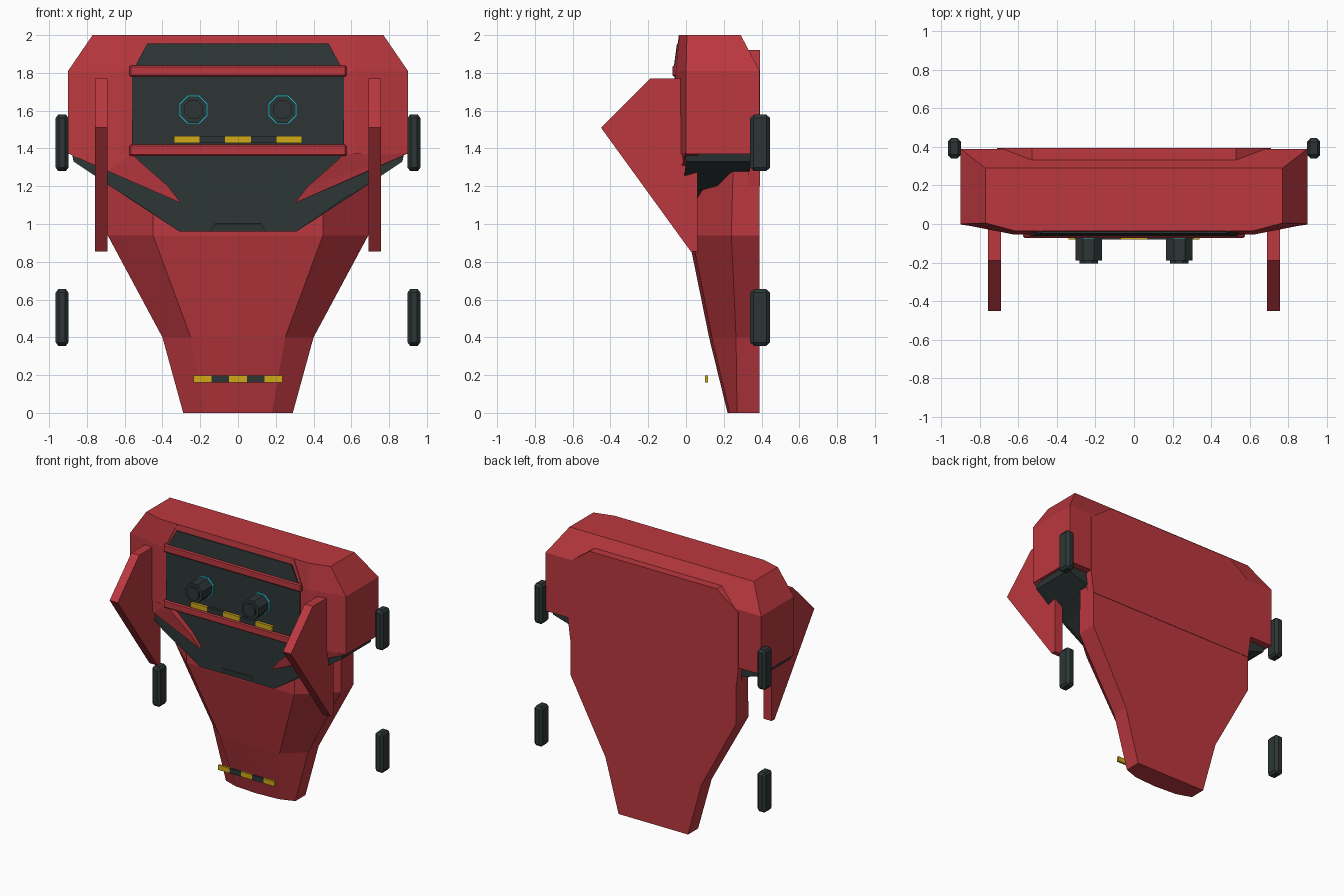
import bpy, bmesh, math
from mathutils import Matrix

cube = bpy.data.objects.get("Cube")
if cube:
    bpy.data.objects.remove(cube)


def material(name, rgb):
    m = bpy.data.materials.new(name)
    m.use_nodes = True
    m.diffuse_color = (*rgb, 1)
    m.node_tree.nodes["Principled BSDF"].inputs["Base Color"].default_value = (*rgb, 1)
    return m


RED = material("red paint", (0.5, 0.04, 0.05))
DARK = material("charcoal", (0.026, 0.036, 0.036))
YELLOW = material("warning yellow", (0.62, 0.4, 0.01))
CYAN = material("cyan glow", (0.03, 0.48, 0.58))


def finish(name, bm, mat):
    bmesh.ops.recalc_face_normals(bm, faces=bm.faces)
    mesh = bpy.data.meshes.new(name)
    bm.to_mesh(mesh)
    bm.free()
    mesh.materials.append(mat)
    ob = bpy.data.objects.new(name, mesh)
    bpy.context.collection.objects.link(ob)
    return ob


def loft(name, rings, mat):
    """Skin closed rings of equal length and cap both ends."""
    bm = bmesh.new()
    rows = [[bm.verts.new(p) for p in ring] for ring in rings]
    n = len(rows[0])
    for a, b in zip(rows, rows[1:]):
        for i in range(n):
            j = (i + 1) % n
            bm.faces.new((a[i], a[j], b[j], b[i]))
    caps = [bm.faces.new(rows[0]), bm.faces.new(rows[-1])]
    bmesh.ops.triangulate(bm, faces=caps)
    return finish(name, bm, mat)


def box(name, x, y, z, mat, bevel=0):
    ring = lambda h: [(x[0], y[0], h), (x[1], y[0], h), (x[1], y[1], h), (x[0], y[1], h)]
    ob = loft(name, [ring(z[0]), ring(z[1])], mat)
    if bevel:
        mod = ob.modifiers.new("edge", "BEVEL")
        mod.width = bevel
        mod.segments = 1
    return ob


def disc(name, x, z, r, y0, y1, mat):
    """Octagonal cylinder along y."""
    pts = [(x + r * math.cos(a), z + r * math.sin(a))
           for a in (math.pi / 8 + i * math.pi / 4 for i in range(8))]
    loft(name, [[(px, y, pz) for px, pz in pts] for y in (y0, y1)], mat)


def mirrored(half):
    return half + [(-p[0], *p[1:]) for p in reversed(half) if p[0] > 0]


BACK = 0.39

# Tapered lower body: height, outer and ridge half widths, centre, ridge and side depths
body = []
for z, out, rim, yc, yr, ys in [(0, .29, .18, .22, .232, .27), (.4, .4, .25, .122, .137, .265),
                                (.94, .69, .45, .012, .03, .24), (1.32, .69, .45, .015, .03, .25)]:
    half = [(out, BACK, z), (out, ys, z), (rim, yr, z), (0, yc, z)]
    body.append(mirrored(half))
loft("lower_body", body, RED)

# Head shell with chamfered top and front corners
head = []
for z, out, front, corner, back in [(1.37, .9, -.05, .0, BACK), (1.81, .9, -.055, .0, BACK),
                                    (2.0, .77, -.035, .005, .29)]:
    head.append(mirrored([(out, back, z), (out, corner, z), (.62, front, z)]))
loft("head_shell", head, RED)

# Raised back plate
plate = mirrored([(.69, 1.2), (.71, 1.35), (.71, 1.79), (.53, 1.92)])
loft("back_plate", [[(x, y, z) for x, z in plate] for y in (.33, BACK + .003)], RED)

# Dark collar, its underside rising toward the back
collar = mirrored([(.88, 1.375), (.87, 1.33), (.6, 1.15), (.31, .96), (.15, .96), (.12, 1.0)])
loft("collar", [[(x, -.03 + (1.37 - z) * .05 + .1 * max(0, abs(x) - .6), z) for x, z in collar],
                [(x, .34, max(z, 1.25)) for x, z in collar]], DARK)


def cheek_y(x, z):
    return -.05 + .17 * max(0, abs(x) - .62) + (1.37 - z) * .07


# Parts that appear once on each side
for s, side in ((1, "left"), (-1, "right")):
    cheek = [(.9, 1.375), (.86, 1.355), (.69, 1.28), (.3, 1.11), (.37, 1.2), (.53, 1.34), (.56, 1.375)]
    loft("cheek_" + side, [[(s * x, cheek_y(x, z) + d, z) for x, z in cheek] for d in (0, .07)], RED)

    fin = [(-.19, 1.77), (.06, 1.77), (.06, .855), (.025, .855), (-.45, 1.51)]
    loft("fin_" + side, [[(s * x, y, z) for y, z in fin] for x in (.69, .757)], RED)

    for level, z in (("upper", 1.28), ("lower", .355)):
        box(f"{level}_pad_{side}", sorted((s * .898, s * .965)), (.34, .445), (z, z + .3), DARK, .018)

    disc("eye_ring_" + side, s * .235, 1.605, .083, -.075, -.05, CYAN)
    disc("eye_barrel_" + side, s * .235, 1.605, .075, -.19, -.06, DARK)
    disc("eye_lens_" + side, s * .235, 1.605, .052, -.206, -.18, DARK)

    # Raised seam beside the brow window
    seam = [(.555, -.058, 1.84), (.567, -.058, 1.84), (.492, -.038, 2.0), (.48, -.038, 2.0)]
    loft("brow_seam_" + side, [[(s * x, y + d, z) for x, y, z in seam] for d in (0, .02)], RED)

# Face screen and brow window
box("face_screen", (-.56, .56), (-.06, -.052), (1.41, 1.79), DARK)
window = mirrored([(.545, -.064, 1.835), (.48, -.048, 1.955)])
loft("brow_window", [[(x, y + d, z) for x, y, z in window] for d in (0, .009)], DARK)

# Frame bars above and below the screen
for name, z in (("upper", 1.78), ("lower", 1.36)):
    box(name + "_frame_bar", (-.575, .575), (-.072, -.03), (z, z + .06), RED, .008)


def striped_bar(name, half, y, z):
    step = 2 * half / 5
    for i in range(5):
        x = -half + i * step
        box(f"{name}_{i + 1}", (x, x + step), y, z, DARK if i % 2 else YELLOW)


striped_bar("face_stripe", .34, (-.08, -.055), (1.428, 1.465))
striped_bar("chin_stripe", .235, (.1, .116), (.16, .197))
